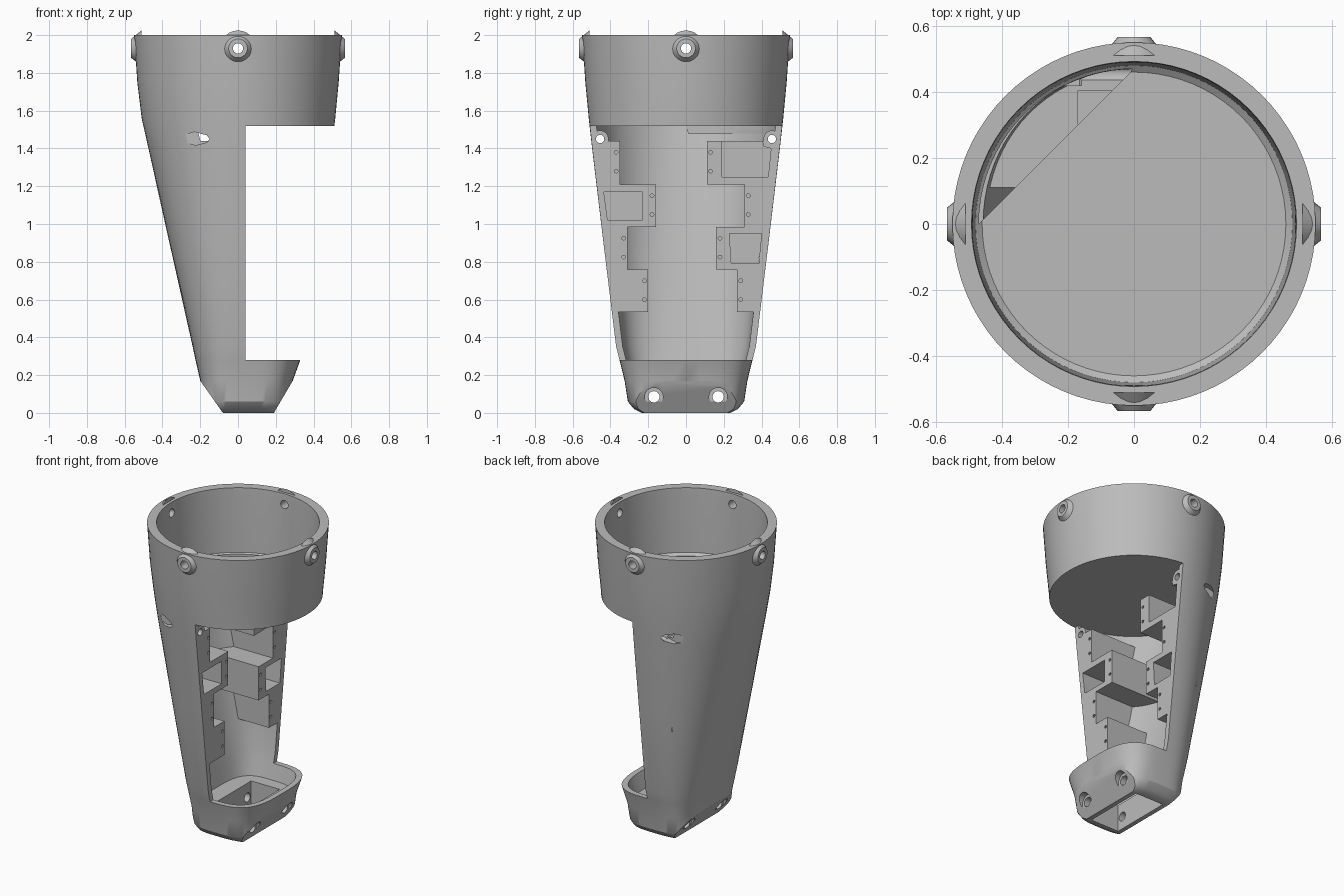
import bpy, bmesh
from math import cos, sin, pi, copysign
from mathutils import Vector

cube = bpy.data.objects.get("Cube")
if cube:
    bpy.data.objects.remove(cube, do_unlink=True)

grey = bpy.data.materials.new("light_grey")
grey.use_nodes = True
grey.diffuse_color = (0.5, 0.5, 0.5, 1)
grey.node_tree.nodes["Principled BSDF"].inputs["Base Color"].default_value = (0.5, 0.5, 0.5, 1)

# Shell sections: height, back x, front x, half depth, squareness
ROWS = [
    (0.00, -0.19, 0.27, 0.235, 3.5),
    (0.02, -0.19, 0.275, 0.275, 3.5),
    (0.06, -0.195, 0.28, 0.308, 3.5),
    (0.17, -0.20, 0.29, 0.325, 3.5),
    (0.28, -0.225, 0.33, 0.352, 3.2),
    (0.35, -0.24, 0.34, 0.37, 3.0),
    (0.90, -0.363, 0.42, 0.437, 2.4),
    (1.40, -0.474, 0.495, 0.497, 2.1),
    (1.56, -0.51, 0.515, 0.515, 2.0),
    (1.75, -0.533, 0.533, 0.533, 2.0),
    (2.00, -0.55, 0.55, 0.55, 2.0)]


def section(z):
    for a, b in zip(ROWS, ROWS[1:]):
        if a[0] <= z <= b[0]:
            t = (z - a[0]) / (b[0] - a[0])
            return [p + (q - p) * t for p, q in zip(a, b)]


def make(name, bm):
    bmesh.ops.recalc_face_normals(bm, faces=bm.faces)
    mesh = bpy.data.meshes.new(name)
    bm.to_mesh(mesh)
    bm.free()
    mesh.materials.append(grey)
    ob = bpy.data.objects.new(name, mesh)
    bpy.context.collection.objects.link(ob)
    return ob


def skin(bm, rings):
    """Closed solid through rings of points."""
    rings = [[bm.verts.new(p) for p in ring] for ring in rings]
    n = len(rings[0])
    for a, b in zip(rings, rings[1:]):
        for i in range(n):
            j = (i + 1) % n
            bm.faces.new((a[i], a[j], b[j], b[i]))
    bm.faces.new(rings[0][::-1])
    bm.faces.new(rings[-1])


def ring(z, x0, x1, half, n, inset=0, count=80):
    out = []
    for i in range(count):
        c, s = cos(2 * pi * i / count), sin(2 * pi * i / count)
        out.append(((x0 + x1) / 2 + ((x1 - x0) / 2 - inset) * copysign(abs(c) ** (2 / n), c),
                    (half - inset) * copysign(abs(s) ** (2 / n), s), z))
    return out


def circle(u, v, r, n=24):
    return [(u + r * cos(2 * pi * i / n), v + r * sin(2 * pi * i / n)) for i in range(n)]


def rect(u0, u1, v0, v1):
    return [(u0, v0), (u1, v0), (u1, v1), (u0, v1)]


PLACE = {"x": lambda u, v, h: (h, u, v),
         "y": lambda u, v, h: (u, h, v),
         "z": lambda u, v, h: (u, v, h)}


def prisms(name, items):
    """Solids from (outline, axis, low, high[, end outline])."""
    bm = bmesh.new()
    for outline, axis, lo, hi, *end in items:
        put = PLACE[axis]
        top = end[0] if end else outline
        skin(bm, [[put(u, v, lo) for u, v in outline], [put(u, v, hi) for u, v in top]])
    return make(name, bm)


def combine(target, other, operation="DIFFERENCE"):
    mod = target.modifiers.new("combine", "BOOLEAN")
    mod.operation, mod.solver, mod.object = operation, "EXACT", other
    bpy.context.view_layer.objects.active = target
    bpy.ops.object.modifier_apply(modifier=mod.name)
    bpy.data.objects.remove(other, do_unlink=True)


# Outer shell, with the toe and heel sliced at a slant
bm = bmesh.new()
skin(bm, [ring(*r) for r in ROWS])
for point, normal in (((0.29, 0, 0.17), (0.17, 0, -0.10)), ((-0.20, 0, 0.17), (-0.17, 0, -0.12))):
    bmesh.ops.bisect_plane(bm, geom=bm.verts[:] + bm.edges[:] + bm.faces[:],
                           plane_co=Vector(point), plane_no=Vector(normal).normalized(),
                           clear_outer=True)
    bmesh.ops.holes_fill(bm, edges=[e for e in bm.edges if e.is_boundary], sides=0)
shell = make("leg_shell", bm)

# Inner cavity, leaving stepped mounting blocks and screw ears on the walls
bm = bmesh.new()
skin(bm, [ring(*section(z), inset=0.035) for z in (0.18, 0.28, 0.35, 0.9, 1.4, 1.52)])
cavity = make("cavity", bm)
LEVELS = (1.44, 1.21, 0.985, 0.76, 0.535)
STEPS = {-1: (0.35, 0.16, 0.31, 0.20), 1: (0.11, 0.31, 0.16, 0.27)}
blocks, screws = [], []
for side, steps in STEPS.items():
    outline = [(side * 0.7, LEVELS[0])]
    for y, top, low in zip(steps, LEVELS, LEVELS[1:]):
        outline += [(side * y, top), (side * y, low)]
        for z in (top - 0.06, top - 0.16):
            screws.append((circle(side * (y + 0.02), z, 0.01, 10), "x", -0.02, 0.2))
    outline.append((side * 0.7, LEVELS[-1]))
    blocks.append((outline, "x", -1, 0.5))
combine(cavity, prisms("blocks", blocks))
combine(cavity, prisms("ears", [(circle(s * 0.455, 1.45, 0.045), "x", 0.0, 0.5) for s in (-1, 1)]))
combine(shell, cavity)

# Front opening
combine(shell, prisms("opening", [(rect(-1, 1, 0.28, 1.52), "x", 0.04, 1)]))

# Cup in the collar, with a cut-away corner in its floor
bm = bmesh.new()
skin(bm, [ring(z, -r, r, r, 2) for z, r in ((1.56, 0.46), (1.575, 0.48), (1.96, 0.49), (2.05, 0.495))])
combine(shell, make("cup", bm))
arc = [(0.47 * cos(pi / 2 + pi / 40 * i), 0.47 * sin(pi / 2 + pi / 40 * i)) for i in range(21)]
combine(shell, prisms("floor_corner", [(arc, "z", 1.48, 1.59)]))

# Pockets in the blocks and the socket under the foot
combine(shell, prisms("pockets", [
    ([(-0.415, 1.02), (-0.23, 1.02), (-0.23, 1.17), (-0.435, 1.17)], "x", -0.17, 0.3),
    ([(0.24, 0.79), (0.385, 0.79), (0.40, 0.95), (0.23, 0.95)], "x", -0.17, 0.3),
    ([(0.19, 1.25), (0.435, 1.25), (0.45, 1.40), (0.41, 1.41), (0.40, 1.47), (0.19, 1.47)],
     "x", -0.17, 0.3)]))
combine(shell, prisms("foot_socket", [(rect(-0.05, 0.16, -0.21, 0.21), "z", -0.1, 0.22)]))

# Collar bosses and their holes
bosses, holes = [], []
for axis in "xy":
    for s in (-1, 1):
        bosses.append((circle(0, 1.93, 0.095), axis, s * 0.51, s * 0.566, circle(0, 1.93, 0.05)))
        holes.append((circle(0, 1.93, 0.027), axis, s * 0.35, s * 0.7))
combine(shell, prisms("bosses", bosses), "UNION")

# Side slots
slot = [(-0.29, 1.45), (-0.275, 1.475), (-0.23, 1.487), (-0.165, 1.47),
        (-0.15, 1.45), (-0.165, 1.432), (-0.225, 1.417), (-0.275, 1.432)]
slots = [(slot, "y", s * 0.42, s * 0.7) for s in (-1, 1)]
combine(shell, prisms("small_holes", holes + slots + screws))

# Through holes at the ears and the foot, with counterbores
bolts, bores = [], []
for s in (-1, 1):
    bolts += [(circle(s * 0.455, 1.45, 0.022), "x", -0.8, 0.8),
              (circle(s * 0.17, 0.085, 0.03), "x", -0.8, 0.8)]
    bores += [(circle(s * 0.17, 0.085, 0.048), "x", 0.225, 0.6),
              (circle(s * 0.17, 0.085, 0.048), "x", -0.125, -0.6)]
combine(shell, prisms("bolt_holes", bolts))
combine(shell, prisms("counterbores", bores))

# Smooth shading with crisp edges
bpy.ops.object.select_all(action="DESELECT")
shell.select_set(True)
bpy.context.view_layer.objects.active = shell
bpy.ops.object.shade_smooth_by_angle(angle=pi / 6)
